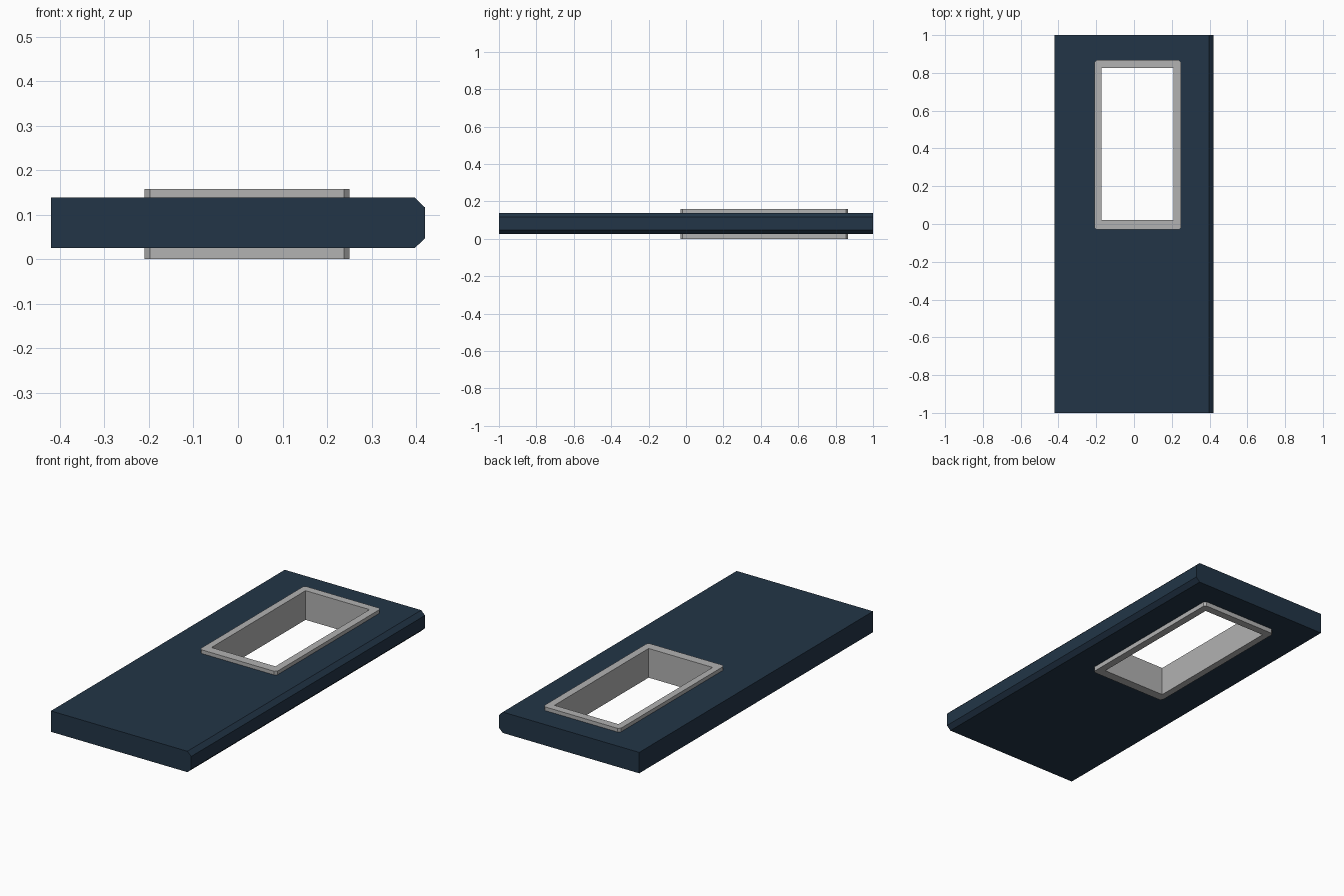
import bpy, bmesh

if "Cube" in bpy.data.objects:
    bpy.data.objects.remove(bpy.data.objects["Cube"])

Z0, Z1, H = 0.025, 0.138, 0.158           # slab bottom, slab top, total height
OUTER = (-0.21, 0.25, -0.03, 0.867)       # frame outline: x0, x1, y0, y1
INNER = (-0.173, 0.21, 0.02, 0.825)       # clear opening
HOLE = (-0.178, 0.215, 0.015, 0.83)       # cut-out in the slab


def material(name, rgb):
    m = bpy.data.materials.new(name)
    m.diffuse_color = (*rgb, 1)
    m.use_nodes = True
    m.node_tree.nodes["Principled BSDF"].inputs["Base Color"].default_value = m.diffuse_color
    return m


def loft(name, loops, mat, cyclic=False):
    """Join equal-length point loops; cap the ends unless cyclic."""
    bm = bmesh.new()
    rings = [[bm.verts.new(p) for p in loop] for loop in loops]
    n = len(rings[0])
    for k in range(len(rings) if cyclic else len(rings) - 1):
        a, b = rings[k], rings[(k + 1) % len(rings)]
        for i in range(n):
            j = (i + 1) % n
            bm.faces.new((a[i], a[j], b[j], b[i]))
    if not cyclic:
        bm.faces.new(rings[0][::-1])
        bm.faces.new(rings[-1])
    bmesh.ops.remove_doubles(bm, verts=bm.verts, dist=1e-5)
    bmesh.ops.recalc_face_normals(bm, faces=bm.faces)
    me = bpy.data.meshes.new(name)
    bm.to_mesh(me)
    bm.free()
    ob = bpy.data.objects.new(name, me)
    bpy.context.collection.objects.link(ob)
    if mat:
        me.materials.append(mat)
    return ob


def rect(box, z, c=0.0):
    """Rectangle with corners cut by c (c = 0 collapses on merging)."""
    x0, x1, y0, y1 = box
    return [(x, y, z) for x, y in (
        (x0 + c, y0), (x1 - c, y0), (x1, y0 + c), (x1, y1 - c),
        (x1 - c, y1), (x0 + c, y1), (x0, y1 - c), (x0, y0 + c))]


navy = material("dark navy paint", (0.0160, 0.0356, 0.0630))
grey = material("light grey trim", (0.445, 0.445, 0.445))

# Door slab: section with one chamfered long edge, extruded along y
section = [(-0.42, Z0), (0.397, Z0), (0.42, Z0 + 0.022),
           (0.42, Z1 - 0.022), (0.397, Z1), (-0.42, Z1)]
slab = loft("door_slab", [[(x, y, z) for x, z in section] for y in (-1, 1)], navy)

# Window opening cut through the slab
cutter = loft("opening_cutter", [rect(HOLE, -0.1), rect(HOLE, 0.3)], None)
cutter.hide_render = True
mod = slab.modifiers.new("opening", 'BOOLEAN')
mod.operation = 'DIFFERENCE'
mod.solver = 'EXACT'
mod.object = cutter
bpy.context.view_layer.objects.active = slab
bpy.ops.object.modifier_apply(modifier=mod.name)
bpy.data.objects.remove(cutter)

# Window frame: raised collar on both sides joined by a lining
C = 0.012
loft("window_frame", [
    rect(OUTER, Z0, C), rect(OUTER, 0, C), rect(INNER, 0), rect(INNER, H),
    rect(OUTER, H, C), rect(OUTER, Z1, C), rect(HOLE, Z1), rect(HOLE, Z0)],
    grey, cyclic=True)
